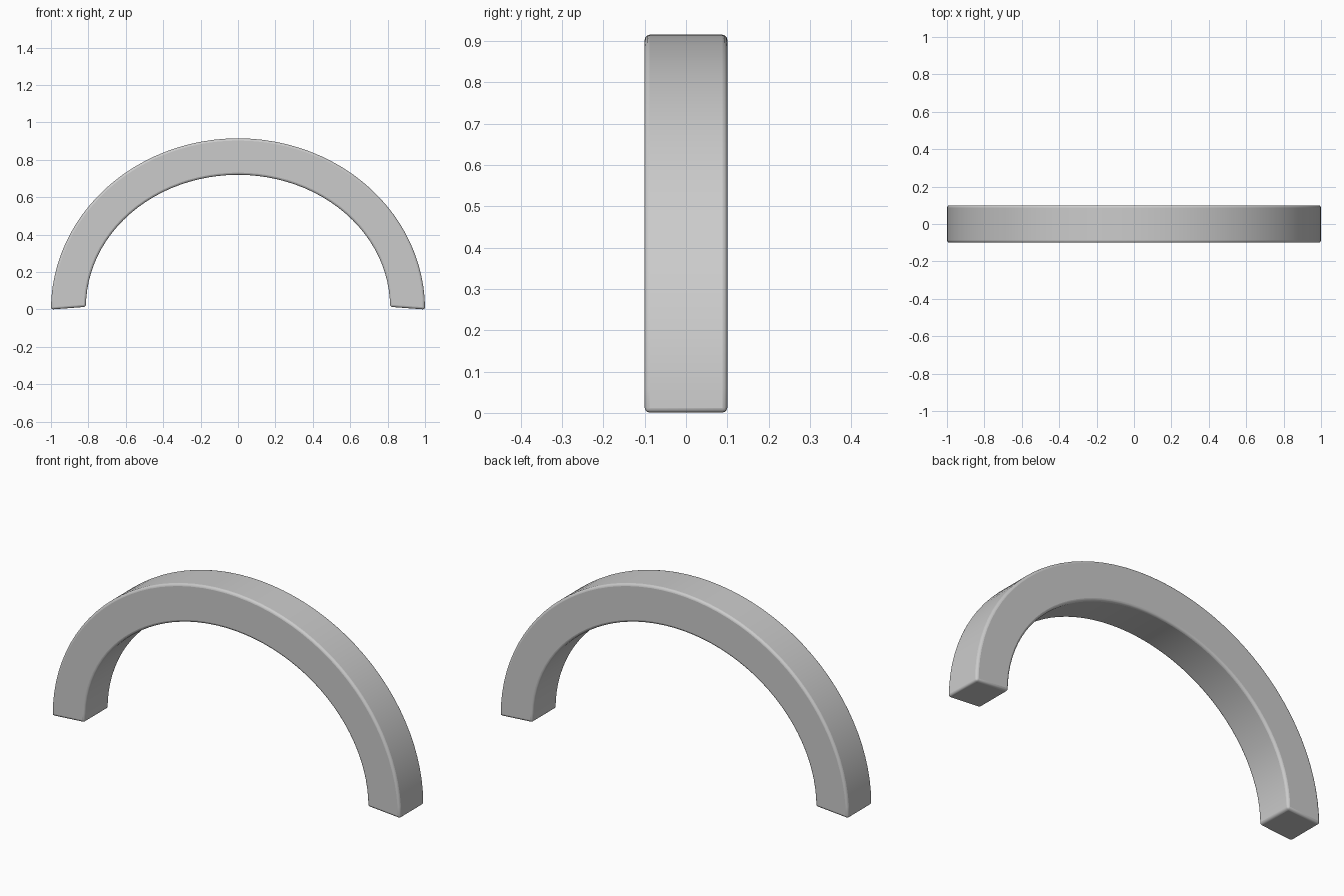
import bpy, bmesh, math

if "Cube" in bpy.data.objects:
    bpy.data.objects.remove(bpy.data.objects["Cube"])

HALF_DEPTH = 0.1
STEPS = 48

bm = bmesh.new()
rings = []
# Sweep a square section along a half ellipse
for i in range(STEPS + 1):
    t = math.pi * i / STEPS
    c, s = math.cos(t), math.sin(t)
    outer = (c, 0.915 * s)
    inner = (0.813 * c, 0.014 + 0.706 * s)
    rings.append([bm.verts.new((p[0], y, p[1])) for p, y in (
        (outer, -HALF_DEPTH), (outer, HALF_DEPTH),
        (inner, HALF_DEPTH), (inner, -HALF_DEPTH))])

for a, b in zip(rings, rings[1:]):
    for k in range(4):
        n = (k + 1) % 4
        bm.faces.new((a[k], a[n], b[n], b[k]))

# Flat feet
bm.faces.new(rings[0])
bm.faces.new(rings[-1])
bmesh.ops.recalc_face_normals(bm, faces=bm.faces)

mesh = bpy.data.meshes.new("arch")
bm.to_mesh(mesh)
bm.free()
arch = bpy.data.objects.new("arch", mesh)
bpy.context.collection.objects.link(arch)

# Softened long edges and feet
bevel = arch.modifiers.new("soft_edges", 'BEVEL')
bevel.width = 0.012
bevel.segments = 3
bevel.limit_method = 'ANGLE'
bevel.angle_limit = math.radians(40)

bpy.context.view_layer.objects.active = arch
arch.select_set(True)
bpy.ops.object.shade_smooth_by_angle(angle=math.radians(40))
